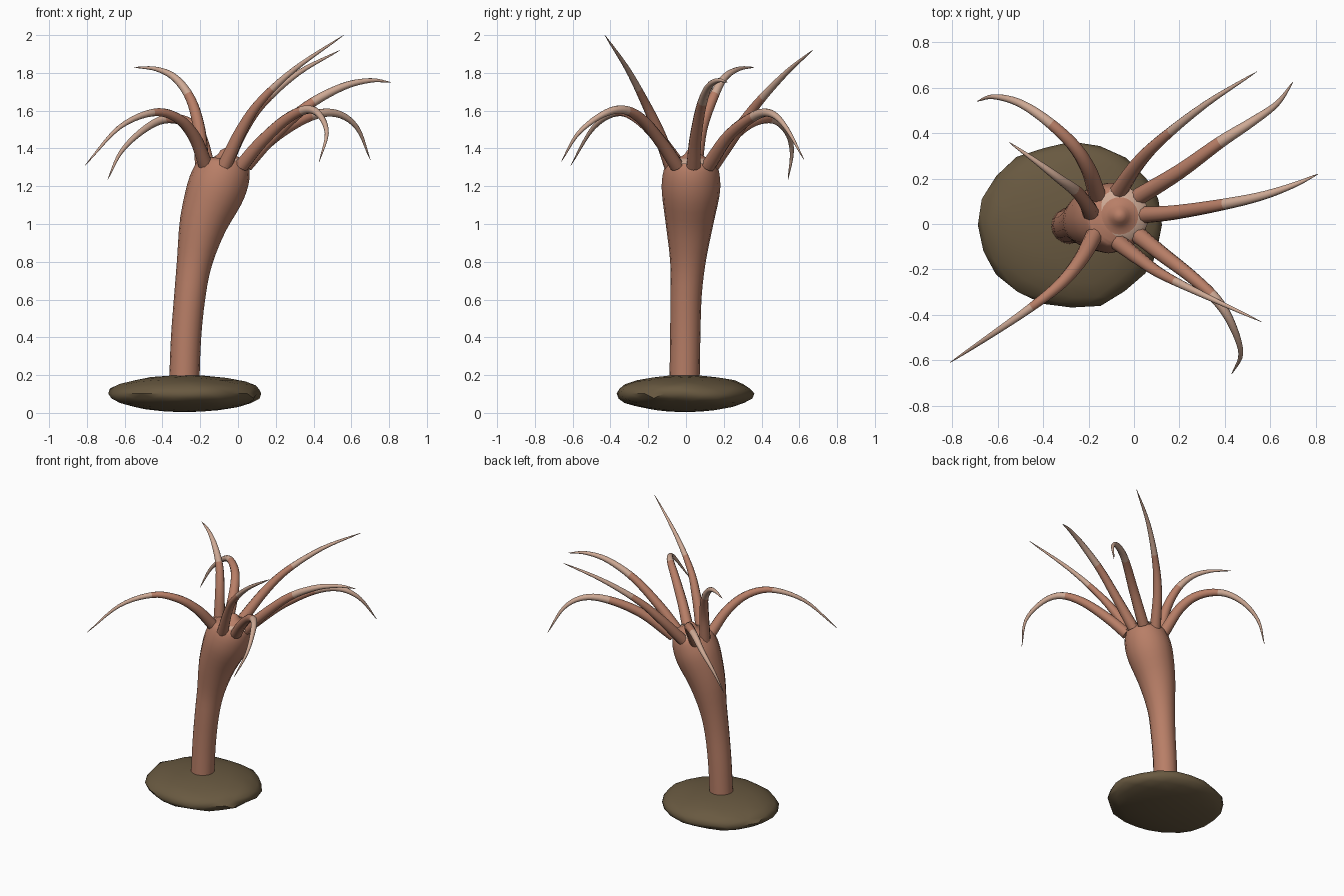
import bpy, bmesh
from math import sin, cos, pi, sqrt
from mathutils import Vector

if "Cube" in bpy.data.objects:
    bpy.data.objects.remove(bpy.data.objects["Cube"])


def material(name, rgb):
    m = bpy.data.materials.new(name)
    m.use_nodes = True
    m.diffuse_color = (*rgb, 1)
    m.node_tree.nodes["Principled BSDF"].inputs["Base Color"].default_value = (*rgb, 1)
    return m


SKIN = material("clay_skin", (0.48, 0.21, 0.135))
PALE = material("pale_skin", (0.62, 0.40, 0.30))
ROCK = material("olive_rock", (0.14, 0.10, 0.052))


def finish(name, bm, mats, angle=1.0):
    bmesh.ops.recalc_face_normals(bm, faces=bm.faces)
    mesh = bpy.data.meshes.new(name)
    bm.to_mesh(mesh)
    bm.free()
    for m in mats:
        mesh.materials.append(m)
    ob = bpy.data.objects.new(name, mesh)
    bpy.context.collection.objects.link(ob)
    bpy.ops.object.select_all(action='DESELECT')
    ob.select_set(True)
    bpy.context.view_layer.objects.active = ob
    bpy.ops.object.shade_smooth_by_angle(angle=angle)
    return ob


def smooth_path(points, steps):
    """Catmull-Rom samples through points of any dimension."""
    p = [Vector(q) for q in points]
    p = [2 * p[0] - p[1]] + p + [2 * p[-1] - p[-2]]
    out = []
    for i in range(1, len(p) - 2):
        a, b, c, d = p[i - 1:i + 3]
        for k in range(steps):
            t = k / steps
            out.append(0.5 * (2 * b + (c - a) * t + (2 * a - 5 * b + 4 * c - d) * t * t
                              + (3 * b - a - 3 * c + d) * t ** 3))
    return out + [p[-2]]


def tube(name, centres, radii, sides, mats, switch=2.0):
    """Loft rings along a path; faces beyond the switch fraction take the second material."""
    bm = bmesh.new()
    dirs = [(centres[min(i + 1, len(centres) - 1)] - centres[max(i - 1, 0)]).normalized()
            for i in range(len(centres))]
    u = dirs[0].orthogonal().normalized()
    lengths = [0]
    for a, b in zip(centres, centres[1:]):
        lengths.append(lengths[-1] + (b - a).length)
    rings = []
    for i, (c, d, r) in enumerate(zip(centres, dirs, radii)):
        u = (u - d * u.dot(d)).normalized()
        v = d.cross(u)
        rings.append([bm.verts.new(c + r * (u * cos(2 * pi * k / sides) + v * sin(2 * pi * k / sides)))
                      for k in range(sides)])
    for i, (a, b) in enumerate(zip(rings, rings[1:])):
        for k in range(sides):
            n = (k + 1) % sides
            f = bm.faces.new((a[k], a[n], b[n], b[k]))
            f.material_index = int((lengths[i] + lengths[i + 1]) / 2 > switch * lengths[-1])
    bm.faces.new(rings[0])
    f = bm.faces.new(rings[-1])
    f.material_index = len(mats) - 1
    return finish(name, bm, mats)


# Rock: flattened, gently uneven ball
bm = bmesh.new()
bmesh.ops.create_icosphere(bm, subdivisions=3, radius=1)
for v in bm.verts:
    x, y, z = v.co
    k = 1 + 0.035 * sin(5 * x + 3 * y) * cos(4 * y - 3 * z) + 0.025 * sin(9 * y + 7 * x + 4 * z)
    v.co = (-0.275 + 0.405 * x * k, -0.005 + 0.365 * y * k, 0.102 + 0.098 * z)
finish("rock_base", bm, [ROCK], 0.8)

# Stalk: leaning column widening to the crown (x, y, z, radius)
stations = smooth_path([(-0.285, -0.008, 0.15, 0.08), (-0.275, -0.004, 0.4, 0.08),
                        (-0.255, 0, 0.62, 0.083), (-0.23, 0.01, 0.8, 0.094),
                        (-0.185, 0.018, 1.0, 0.126), (-0.125, 0.025, 1.16, 0.153),
                        (-0.09, 0.028, 1.25, 0.152), (-0.07, 0.033, 1.31, 0.137),
                        (-0.065, 0.035, 1.335, 0.115)], 3)
tube("stalk", [s.to_3d() for s in stations], [s[3] for s in stations], 16, [SKIN])

# Crown: pale disc with a conical mouth
bm = bmesh.new()
profile = [(0.128, 1.318), (0.11, 1.34), (0.082, 1.346), (0.06, 1.358), (0.042, 1.37), (0.03, 1.39), (0.008, 1.402)]
loops = [[bm.verts.new((-0.063 + r * cos(pi * k / 12), 0.036 + r * sin(pi * k / 12), z)) for k in range(24)]
         for r, z in profile]
for i, (a, b) in enumerate(zip(loops, loops[1:])):
    for k in range(24):
        n = (k + 1) % 24
        bm.faces.new((a[k], a[n], b[n], b[k])).material_index = int(i < 2)
bm.faces.new(loops[-1])
finish("mouth_disc", bm, [SKIN, PALE])

# Tentacles: each curls outward from the crown to a fine pale tip
paths = {
    "back_left_high": [(-.07, .14, 1.31), (.02, .27, 1.49), (.13, .38, 1.64), (.32, .53, 1.80), (.54, .67, 1.92)],
    "back_left_low": [(.02, .12, 1.31), (.2, .23, 1.47), (.38, .36, 1.57), (.52, .45, 1.585), (.63, .53, 1.51), (.7, .625, 1.34)],
    "left": [(.04, .04, 1.31), (.17, .05, 1.45), (.36, .08, 1.62), (.55, .12, 1.725), (.7, .17, 1.76), (.81, .22, 1.75)],
    "front_left_low": [(.02, -.05, 1.31), (.12, -.13, 1.43), (.25, -.23, 1.55), (.36, -.33, 1.605), (.43, -.44, 1.58), (.47, -.57, 1.48), (.43, -.66, 1.33)],
    "front_left_high": [(-.07, -.08, 1.31), (.02, -.15, 1.5), (.12, -.22, 1.65), (.3, -.31, 1.82), (.56, -.43, 2)],
    "front_right": [(-.17, -.04, 1.31), (-.23, -.15, 1.46), (-.32, -.26, 1.56), (-.45, -.365, 1.59), (-.63, -.49, 1.51), (-.81, -.61, 1.31)],
    "right": [(-.19, .05, 1.31), (-.205, .08, 1.5), (-.25, .14, 1.66), (-.33, .2, 1.77), (-.43, .275, 1.82), (-.55, .36, 1.83)],
    "back_right": [(-.16, .12, 1.31), (-.2, .24, 1.46), (-.27, .35, 1.54), (-.39, .46, 1.555), (-.51, .535, 1.49), (-.62, .56, 1.38), (-.69, .54, 1.235)],
}
for name, pts in paths.items():
    c = smooth_path(pts, 5)
    last = len(c) - 1
    tube("tentacle_" + name, c, [0.0375 * (1 - i / last) ** 0.75 + 0.001 for i in range(last + 1)],
         10, [SKIN, PALE], 0.5)
